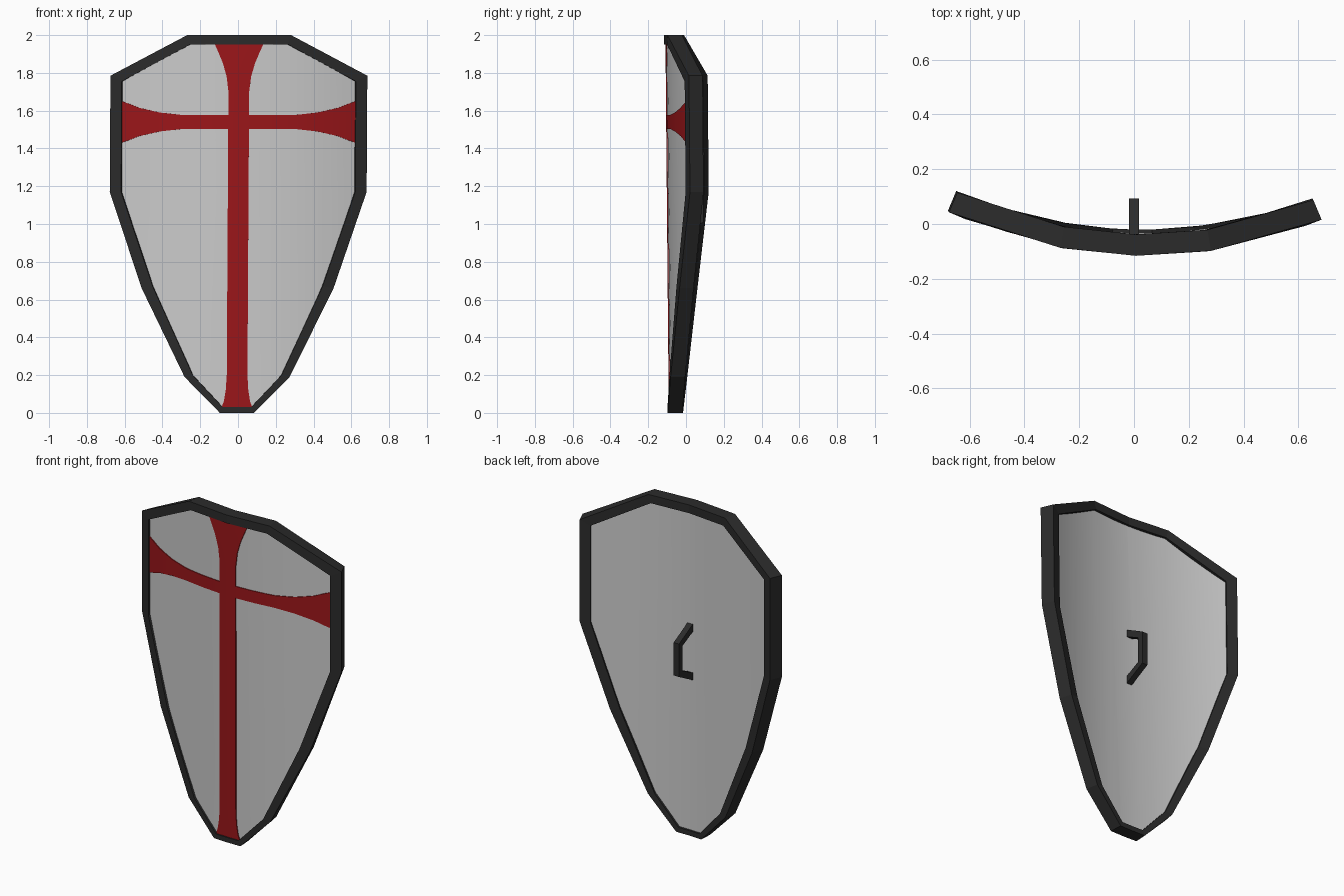
import bpy, bmesh, math
from mathutils import Vector

if "Cube" in bpy.data.objects:
    bpy.data.objects.remove(bpy.data.objects["Cube"])


def warp(x, z, d):
    """Flat shield point (x, z) at depth d behind the curved front surface."""
    slope = 0.62 * x
    n = Vector((-slope, 1)).normalized()
    px = x + n.x * d - 0.006 * (1 - z)
    py = -0.107 + 0.31 * x * x + n.y * d - 0.02 * x + 0.009 * (1 - z)
    return Vector((px, py, z))


def material(name, color):
    m = bpy.data.materials.new(name)
    m.diffuse_color = color
    m.use_nodes = True
    m.node_tree.nodes["Principled BSDF"].inputs["Base Color"].default_value = m.diffuse_color
    return m


def finish(name, bm, mat=None):
    me = bpy.data.meshes.new(name)
    bm.to_mesh(me)
    bm.free()
    ob = bpy.data.objects.new(name, me)
    bpy.context.collection.objects.link(ob)
    if mat:
        me.materials.append(mat)
    return ob


def slab(name, polys, depth, thick, cuts=(), mat=None):
    """Curved plate made from flat (x, z) polygons."""
    bm = bmesh.new()
    for p in polys:
        bm.faces.new([bm.verts.new((x, 0, z)) for x, z in p])
    bmesh.ops.remove_doubles(bm, verts=bm.verts[:], dist=1e-4)
    for c in cuts:
        bmesh.ops.bisect_plane(bm, geom=bm.verts[:] + bm.edges[:] + bm.faces[:],
                               plane_co=(c, 0, 0), plane_no=(1, 0, 0))
    bm.normal_update()
    for f in bm.faces:
        if f.normal.y > 0:
            f.normal_flip()
    for v in bm.verts:
        v.co = warp(v.co.x, v.co.z, depth)
    ob = finish(name, bm, mat)
    mod = ob.modifiers.new("thickness", 'SOLIDIFY')
    mod.thickness, mod.offset = thick, -1
    bpy.ops.object.select_all(action='DESELECT')
    bpy.context.view_layer.objects.active = ob
    ob.select_set(True)
    bpy.ops.object.modifier_apply(modifier=mod.name)
    bpy.ops.object.shade_smooth_by_angle(angle=math.radians(30))
    return ob


def mirrored(half):
    """Close a half outline running from the top centre to the bottom centre."""
    return half + [(-x, z) for x, z in reversed(half[1:-1])]


dark = material("dark_metal", (0.024, 0.024, 0.024, 1))
red = material("red_paint", (0.33, 0.008, 0.01, 1))

outer = mirrored([(0, 2), (0.275, 2), (0.68, 1.785), (0.68, 1.17), (0.508, 0.66),
                  (0.278, 0.19), (0.09, 0), (0, 0)])
inner = mirrored([(0, 1.95), (0.26, 1.95), (0.62, 1.755), (0.62, 1.17), (0.45, 0.67),
                  (0.235, 0.2), (0.075, 0.03), (0, 0.03)])

# Rim: rectangular section swept around the outline
bm = bmesh.new()
rings = [[bm.verts.new(warp(x, z, d)) for x, z in line]
         for line, d in ((outer, 0), (inner, 0), (inner, 0.078), (outer, 0.078))]
n = len(outer)
for a in range(4):
    for i in range(n):
        r, s, j = rings[a], rings[(a + 1) % 4], (i + 1) % n
        bm.faces.new((r[i], r[j], s[j], s[i]))
bmesh.ops.recalc_face_normals(bm, faces=bm.faces[:])
finish("rim", bm, dark)

# Panel: curved body, edge tucked into the rim
edge = [(x * 1.015, 1 + (z - 1) * 1.008) for x, z in inner]
slab("panel", [edge], 0.012, 0.053, [i * 0.07 for i in range(-8, 9)])

# Cross: flared upright and two flared arms as (station, half width)
upright = [(0.012, 0.088), (0.06, 0.07), (0.12, 0.06), (0.2, 0.055), (1.0, 0.055),
           (1.7, 0.055), (1.78, 0.065), (1.85, 0.085), (1.91, 0.11), (1.965, 0.135)]
arm = [(0.054, 0.036), (0.18, 0.036), (0.3, 0.037), (0.42, 0.05), (0.53, 0.075),
       (0.58, 0.095), (0.635, 0.114)]
polys = []
for (z0, w0), (z1, w1) in zip(upright, upright[1:]):
    for s in (-1, 1):
        polys.append([(0, z0), (s * w0, z0), (s * w1, z1), (0, z1)])
for (x0, w0), (x1, w1) in zip(arm, arm[1:]):
    for s in (-1, 1):
        polys.append([(s * x0, 1.54 - w0), (s * x1, 1.54 - w1),
                      (s * x1, 1.54 + w1), (s * x0, 1.54 + w0)])
slab("cross", polys, 0.007, 0.015, mat=red)

# Handle: bracket profile in the y-z plane, centred on the back
out = [(-0.04, 0.17), (0.093, 0.1), (0.093, -0.1), (-0.04, -0.17)]
inn = [(-0.04, 0.125), (0.057, 0.077), (0.057, -0.077), (-0.04, -0.125)]
bm = bmesh.new()
rows = [[bm.verts.new((x, y, z + 1.11)) for x, (y, z) in
         zip((-0.018, 0.018, 0.018, -0.018), (o, o, i, i))] for o, i in zip(out, inn)]
for r, s in zip(rows, rows[1:]):
    for k in range(4):
        bm.faces.new((r[k], r[(k + 1) % 4], s[(k + 1) % 4], s[k]))
bm.faces.new(rows[0])
bm.faces.new(rows[-1])
bmesh.ops.recalc_face_normals(bm, faces=bm.faces[:])
finish("handle", bm, dark)
